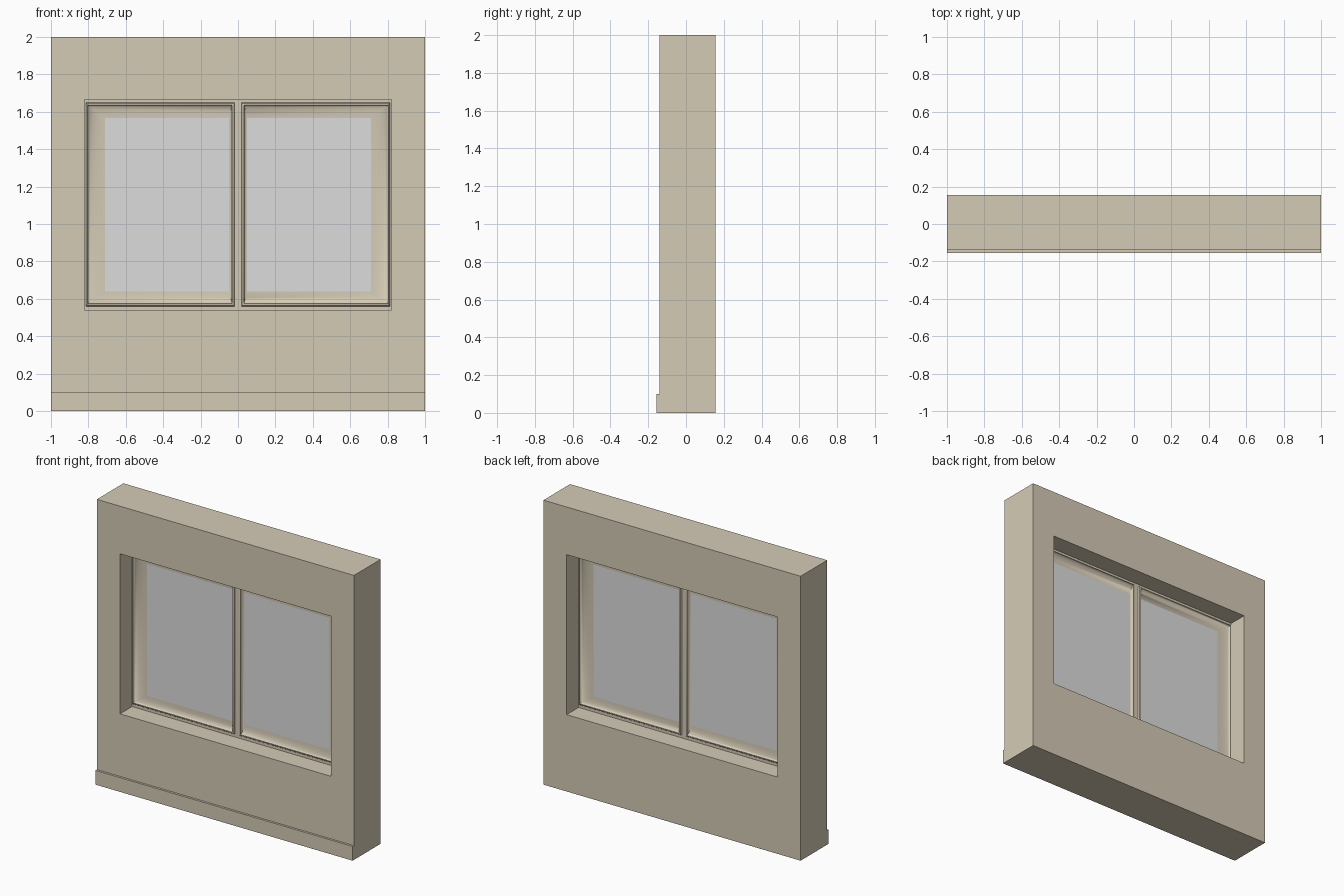
import bpy, bmesh, math

if "Cube" in bpy.data.objects:
    bpy.data.objects.remove(bpy.data.objects["Cube"])


def material(name, rgb):
    m = bpy.data.materials.new(name)
    m.diffuse_color = (*rgb, 1)
    m.use_nodes = True
    m.node_tree.nodes["Principled BSDF"].inputs["Base Color"].default_value = m.diffuse_color
    return m


PLASTER = material("warm beige", (0.665, 0.597, 0.468))
GLASS = material("pale grey glass", (0.72, 0.72, 0.72))

MID = 0.008                                  # centre plane of the window
WALL = (-1.0, 1.0, 0.0, 2.0)                 # rectangles: x0, x1, z0, z1
OPENING = (-0.82, 0.82, 0.54, 1.665)
CASING = (0.0, 0.82, 0.54, 1.665)
SASH = (0.032, 0.805, 0.575, 1.637)
PANE = (0.048, 0.71, 0.64, 1.568)


def mix(a, b, t):
    return tuple(p + (q - p) * t for p, q in zip(a, b))


def finish(name, bm, mat, mirror=False, smooth=False):
    bmesh.ops.recalc_face_normals(bm, faces=bm.faces)
    me = bpy.data.meshes.new(name)
    bm.to_mesh(me)
    bm.free()
    me.materials.append(mat)
    ob = bpy.data.objects.new(name, me)
    bpy.context.collection.objects.link(ob)
    if mirror:
        mod = ob.modifiers.new("mirror", 'MIRROR')
        mod.use_mirror_merge = False
    if smooth:
        bpy.context.view_layer.objects.active = ob
        ob.select_set(True)
        bpy.ops.object.shade_smooth_by_angle(angle=math.radians(35))
        ob.select_set(False)
    return ob


def loft(name, rings, mat, **kw):
    """Closed band through rectangular rings given as (rect, y)."""
    bm = bmesh.new()
    loops = []
    for (x0, x1, z0, z1), y in rings:
        loops.append([bm.verts.new(c) for c in
                      ((x0, y, z0), (x1, y, z0), (x1, y, z1), (x0, y, z1))])
    for a, b in zip(loops, loops[1:] + loops[:1]):
        for i in range(4):
            j = (i + 1) % 4
            bm.faces.new((a[i], a[j], b[j], b[i]))
    return finish(name, bm, mat, **kw)


def box(name, rect, y0, y1, mat, **kw):
    bm = bmesh.new()
    bmesh.ops.create_cube(bm, size=1)
    x0, x1, z0, z1 = rect
    for v in bm.verts:
        v.co = (x1 if v.co.x > 0 else x0,
                y1 if v.co.y > 0 else y0,
                z1 if v.co.z > 0 else z0)
    return finish(name, bm, mat, **kw)


# wall slab with the window opening through it
loft("wall", [(WALL, -0.14), (OPENING, -0.14), (OPENING, 0.155), (WALL, 0.155)], PLASTER)

# skirting along the foot of the front
box("skirting", (-1, 1, 0, 0.1), -0.155, -0.14, PLASTER)

# window frame: flat casing, small step, then a hollow cove down to the glass
front = [(CASING, 0.014), (mix(CASING, SASH, 0.55), 0.014),
         (mix(CASING, SASH, 0.7), 0.022), (SASH, 0.026)]
STEPS = 6
for k in range(1, STEPS + 1):
    a = math.pi / 2 * k / STEPS
    front.append((mix(SASH, PANE, 1 - math.cos(a)), 0.003 + 0.023 * (1 - math.sin(a))))
rings = [(r, MID - d) for r, d in front] + [(r, MID + d) for r, d in reversed(front)]
loft("window_frame", rings, PLASTER, mirror=True, smooth=True)

# glass panes
box("window_pane", PANE, MID - 0.003, MID + 0.003, GLASS, mirror=True)
